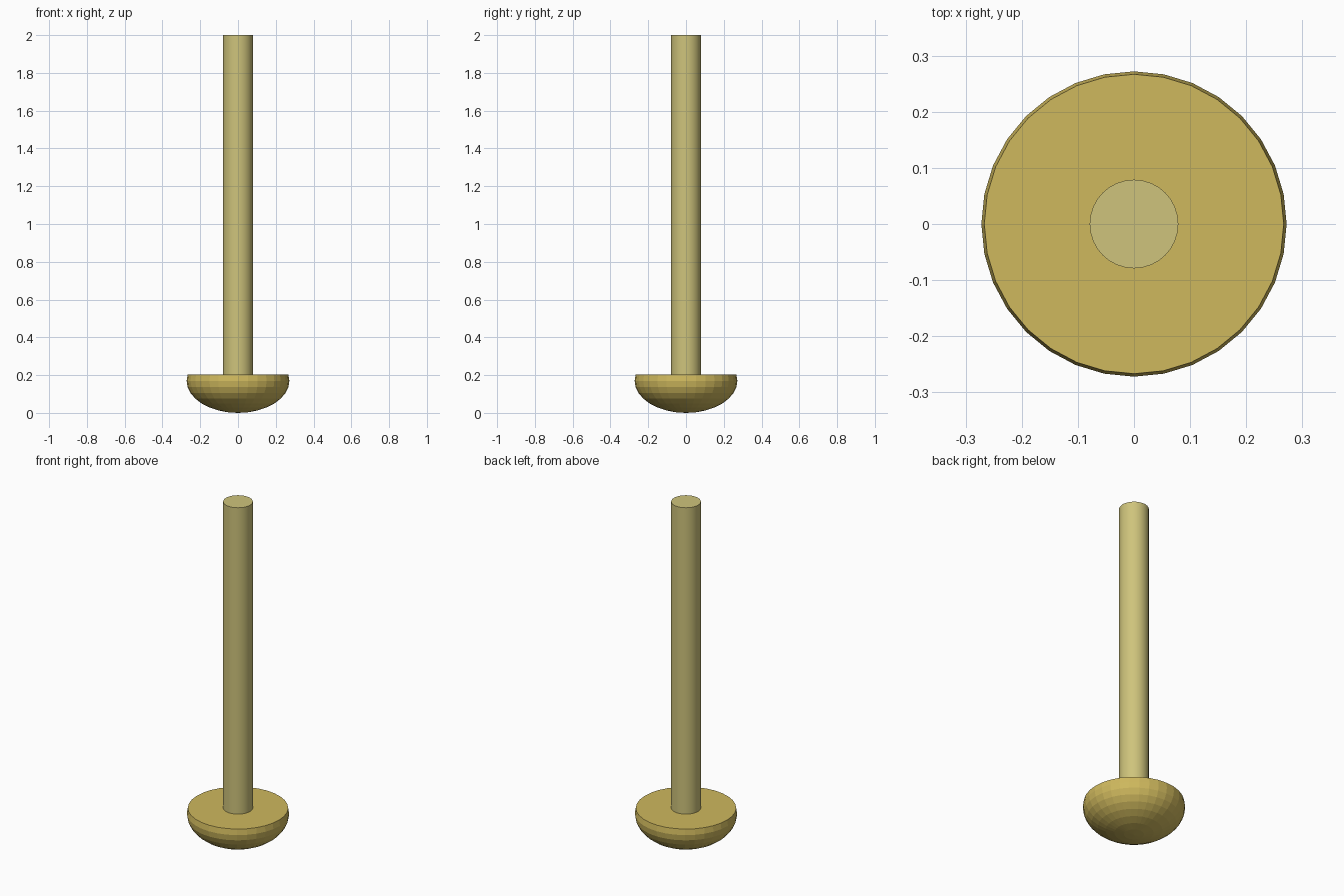
import bpy, bmesh
from math import sin, cos, pi

if "Cube" in bpy.data.objects:
    bpy.data.objects.remove(bpy.data.objects["Cube"])

RX, RZ = 0.272, 0.17      # head radius across and in height
SEGS, STEP = 32, pi / 16  # sphere-like facets


def make_object(name, bm, colour):
    bmesh.ops.recalc_face_normals(bm, faces=bm.faces)
    mesh = bpy.data.meshes.new(name)
    bm.to_mesh(mesh)
    bm.free()
    mat = bpy.data.materials.new(name + "_material")
    mat.diffuse_color = colour
    mat.use_nodes = True
    mat.node_tree.nodes["Principled BSDF"].inputs["Base Color"].default_value = mat.diffuse_color
    mesh.materials.append(mat)
    ob = bpy.data.objects.new(name, mesh)
    bpy.context.collection.objects.link(ob)
    return ob


# Rounded head: flattened sphere cut flat one ring above its equator
bm = bmesh.new()
bmesh.ops.create_uvsphere(bm, u_segments=SEGS, v_segments=16, radius=1)
top = sin(STEP)
bmesh.ops.delete(bm, geom=[v for v in bm.verts if v.co.z > top + 0.01], context='VERTS')
bmesh.ops.holes_fill(bm, edges=[e for e in bm.edges if e.is_boundary], sides=0)
for v in bm.verts:
    v.co = (v.co.x * RX, v.co.y * RX, RZ + v.co.z * RZ)
make_object("rounded_head", bm, (0.62, 0.48, 0.11, 1))

# Straight shaft standing on the flat of the head
z0, z1 = RZ * (1 + top), 2.0
bm = bmesh.new()
bmesh.ops.create_cone(bm, cap_ends=True, segments=SEGS, radius1=0.079,
                      radius2=0.079, depth=z1 - z0)
bmesh.ops.translate(bm, verts=bm.verts, vec=(0, 0, (z0 + z1) / 2))
shaft = make_object("shaft", bm, (0.62, 0.55, 0.20, 1))
bpy.context.view_layer.objects.active = shaft
shaft.select_set(True)
bpy.ops.object.shade_smooth_by_angle()
